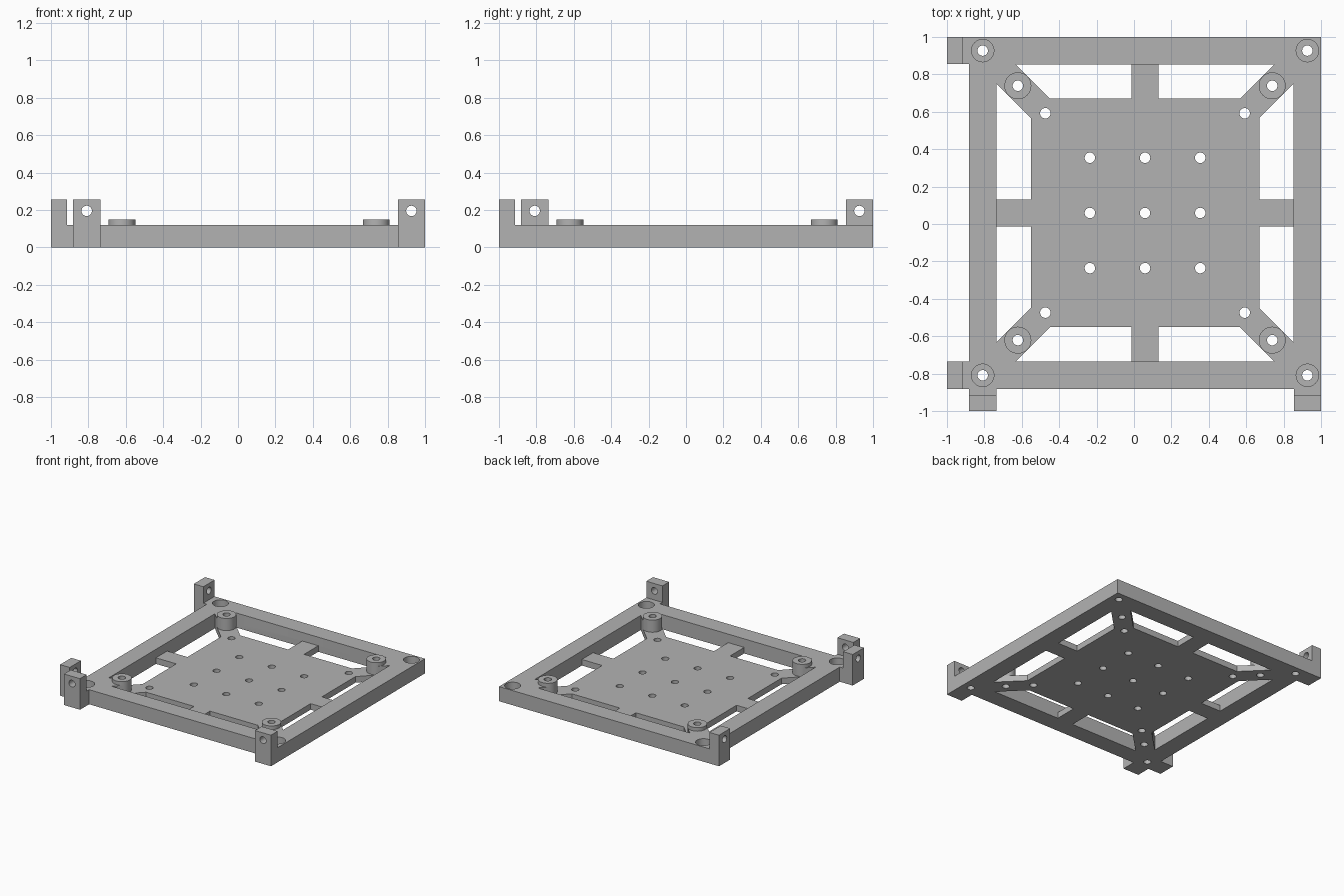
import bpy, bmesh, math
from mathutils import Vector, Matrix

if "Cube" in bpy.data.objects:
    bpy.data.objects.remove(bpy.data.objects["Cube"], do_unlink=True)

CENTRE = 0.059                      # middle of the square frame in x and y
OUTER, INNER = 0.941, 0.795         # frame half sizes
PLATE, PLATE_TOP = 0.611, 0.05
FRAME_TOP, BOSS_TOP, EAR_TOP = 0.12, 0.15, 0.255
BAR = 0.0728                        # half width of ties, arms and ears
ARM = BAR * math.sqrt(2)
BOSS, CORNER, PIN = 0.68, 0.868, 0.533
HOLE = 0.028

grey = bpy.data.materials.new("plain_grey")
grey.use_nodes = True
grey.diffuse_color = (0.45, 0.45, 0.45, 1)
grey.node_tree.nodes["Principled BSDF"].inputs["Base Color"].default_value = (0.45, 0.45, 0.45, 1)


def add_prism(bm, outline, low, high):
    """Extrude a flat outline from low to high."""
    base = bm.faces.new([bm.verts.new((x, y, low)) for x, y in outline])
    out = bmesh.ops.extrude_face_region(bm, geom=[base])
    top = [v for v in out["geom"] if isinstance(v, bmesh.types.BMVert)]
    bmesh.ops.translate(bm, verts=top, vec=(0, 0, high - low))


def circle(x, y, radius, sides=32):
    steps = [math.tau * i / sides for i in range(sides)]
    return [(x + radius * math.cos(a), y + radius * math.sin(a)) for a in steps]


def square(half):
    return [(-half, -half), (half, -half), (half, half), (-half, half)]


def make(name, outlines, low, high, matrix=None):
    bm = bmesh.new()
    for outline in outlines:
        add_prism(bm, outline, low, high)
    bm.transform(matrix or Matrix.Translation((CENTRE, CENTRE, 0)))
    bmesh.ops.recalc_face_normals(bm, faces=bm.faces)
    mesh = bpy.data.meshes.new(name)
    bm.to_mesh(mesh)
    bm.free()
    mesh.materials.append(grey)
    obj = bpy.data.objects.new(name, mesh)
    bpy.context.collection.objects.link(obj)
    return obj


def activate(obj):
    bpy.ops.object.select_all(action="DESELECT")
    obj.select_set(True)
    bpy.context.view_layer.objects.active = obj


def combine(target, tool, operation):
    """Apply a boolean and drop the tool object."""
    tool.hide_render = True
    mod = target.modifiers.new("shape", "BOOLEAN")
    mod.operation, mod.solver, mod.object = operation, "EXACT", tool
    activate(target)
    bpy.ops.object.modifier_apply(modifier=mod.name)
    bpy.data.objects.remove(tool, do_unlink=True)


def finish(obj):
    activate(obj)
    bpy.ops.object.shade_smooth_by_angle(angle=math.radians(30))


def corners(d):
    return [(sx * d, sy * d) for sx in (-1, 1) for sy in (-1, 1)]


# Frame with sunken plate: pocket keeps full-height arm ends at the corners
body = make("frame_and_plate", [square(OUTER)], 0, FRAME_TOP)
clip = 2 * BOSS - INNER
pocket = []
for turn in range(4):
    rot = Matrix.Rotation(turn * math.pi / 2, 2)
    pocket += [tuple(rot @ Vector(p)) for p in ((INNER, clip), (clip, INNER))]
combine(body, make("pocket", [pocket], PLATE_TOP, FRAME_TOP + 0.1), "DIFFERENCE")

# Eight windows between the straight ties and the diagonal arms
window = [(BAR, INNER), (BAR, PLATE), (PLATE - ARM, PLATE), (INNER - ARM, INNER)]
windows = []
for turn in range(4):
    rot = Matrix.Rotation(turn * math.pi / 2, 2)
    for side in (-1, 1):
        windows.append([tuple(rot @ Vector((side * x, y))) for x, y in window])
combine(body, make("windows", windows, -0.1, FRAME_TOP + 0.2), "DIFFERENCE")

# Raised round bosses on the arms
bosses = [circle(x, y, 0.072) for x, y in corners(BOSS)]
combine(body, make("bosses", bosses, 0.02, BOSS_TOP), "UNION")

# Counterbores in the frame corners, then all through holes
bores = [circle(x, y, 0.06) for x, y in corners(CORNER)]
combine(body, make("counterbores", bores, PLATE_TOP, 0.3), "DIFFERENCE")
spots = corners(BOSS) + corners(CORNER) + corners(PIN)
spots += [(0.295 * i, 0.295 * j) for i in (-1, 0, 1) for j in (-1, 0, 1)]
holes = [circle(x, y, HOLE, 24) for x, y in spots]
combine(body, make("holes", holes, -0.1, 0.4), "DIFFERENCE")
finish(body)

# L-shaped ears with a cross hole, two on the front and two on the right side
reach = 1 + CENTRE
ear_profile = [(OUTER, 0), (reach, 0), (reach, EAR_TOP), (reach - 0.087, EAR_TOP),
               (reach - 0.087, FRAME_TOP), (OUTER, FRAME_TOP)]
# profile plane (outward, up, along) mapped to the world
to_left = Matrix(((-1, 0, 0, 0), (0, 0, 1, 0), (0, 1, 0, 0), (0, 0, 0, 1)))
to_front = Matrix(((0, 0, 1, 0), (-1, 0, 0, 0), (0, 1, 0, 0), (0, 0, 0, 1)))
shift = Matrix.Translation((CENTRE, CENTRE, 0))
for side, matrix in (("side", to_left), ("front", to_front)):
    for label, along in (("near", -CORNER), ("far", CORNER)):
        ear = make(f"{side}_ear_{label}", [ear_profile], along - BAR, along + BAR, shift @ matrix)
        # drill axis runs outward
        swap = Matrix(((0, 0, 1, 0), (0, 1, 0, 0), (1, 0, 0, 0), (0, 0, 0, 1)))
        drill = make("drill", [circle(along, 0.195, HOLE, 24)], OUTER - 0.05, reach + 0.1,
                     shift @ matrix @ swap)
        combine(ear, drill, "DIFFERENCE")
        finish(ear)
